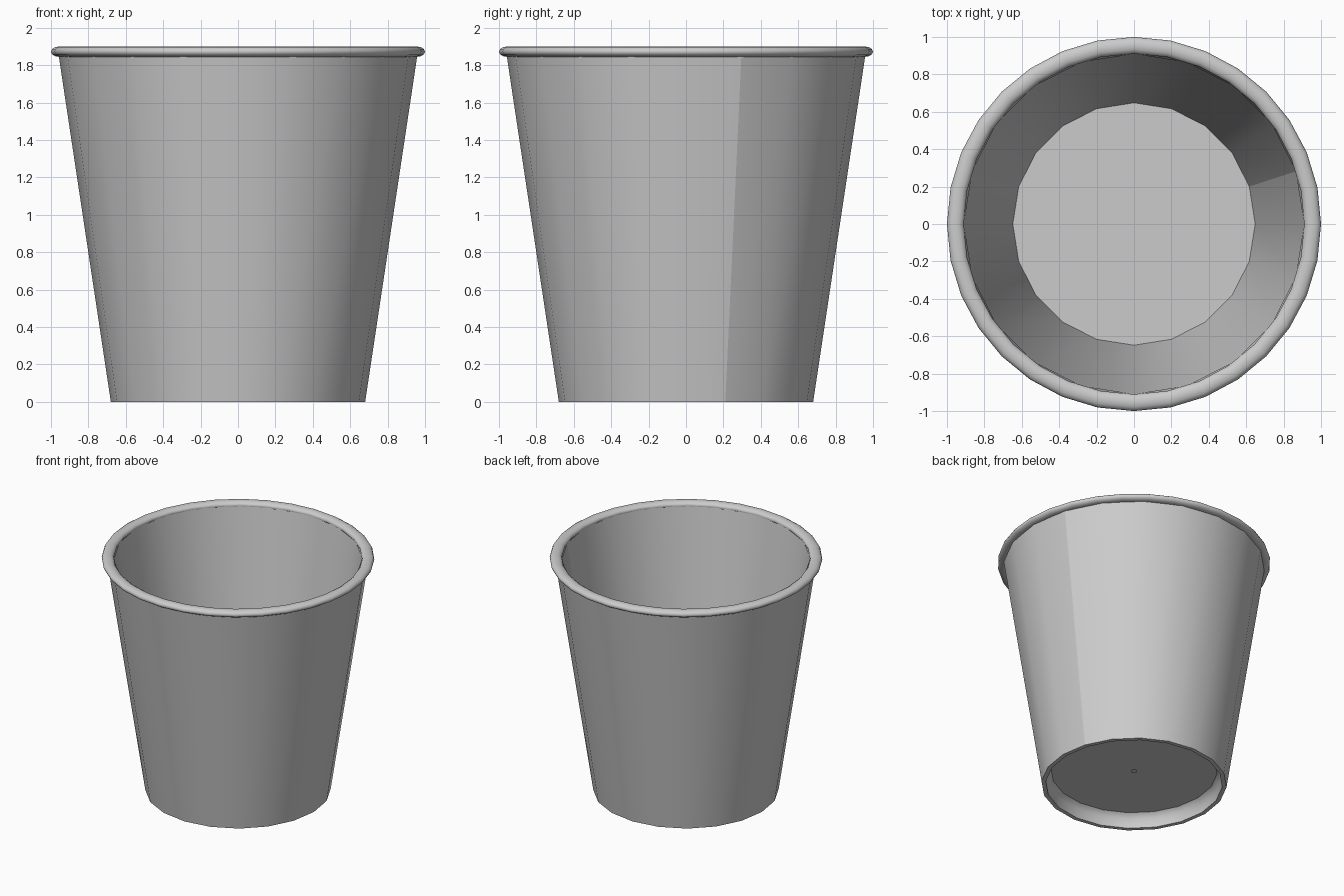
import bpy, math

if "Cube" in bpy.data.objects:
    bpy.data.objects.remove(bpy.data.objects["Cube"])


def lathe(name, profile, sides, start=0.0, closed_profile=False, seam=False, cap_last=False, angle=40):
    """Turn an (r, z) profile around z; a seam leaves the first and last columns unjoined."""
    cols = sides + 1 if seam else sides
    verts, faces, n = [], [], len(profile)
    for i in range(cols):
        a = start + 2 * math.pi * i / sides
        verts += [(r * math.cos(a), r * math.sin(a), z) for r, z in profile]
    for i in range(sides):
        j = (i + 1) % cols
        for k in range(n if closed_profile else n - 1):
            m = (k + 1) % n
            faces.append((i * n + k, j * n + k, j * n + m, i * n + m))
    if cap_last:
        faces.append([i * n + n - 1 for i in range(sides)])
    mesh = bpy.data.meshes.new(name)
    mesh.from_pydata(verts, [], faces)
    ob = bpy.data.objects.new(name, mesh)
    bpy.context.collection.objects.link(ob)
    bpy.ops.object.select_all(action='DESELECT')
    ob.select_set(True)
    bpy.context.view_layer.objects.active = ob
    bpy.ops.object.shade_smooth_by_angle(angle=math.radians(angle))
    return ob


SIDES = 20
SEAM = math.radians(18)
FLOOR = 0.12

# Tapered sidewall with its overlap seam
lathe("outer_wall", [(0.68, 0), (0.96, 1.86)], SIDES, SEAM, seam=True)
lathe("inner_wall", [(0.912, 1.87), (0.648, FLOOR)], SIDES, SEAM, seam=True)

# Bottom lip, recessed skirt and floor disc
lathe("base", [(0.648, 0), (0.68, 0)], SIDES)
lathe("floor", [(0.648, FLOOR - 0.01), (0.648, FLOOR)], SIDES, cap_last=True)
skirt = lathe("base_recess", [(0.61, FLOOR - 0.01), (0.648, FLOOR - 0.04), (0.648, 0)], SIDES, angle=60)
lathe("floor_underside", [(0.02, FLOOR - 0.01), (0.61, FLOOR - 0.01)], SIDES)

# Rolled rim
rim = [(0.955 + 0.045 * math.cos(t), 1.872 + 0.028 * math.sin(t))
       for t in (2 * math.pi * k / 12 for k in range(12))]
lathe("rolled_rim", rim, 32, closed_profile=True, angle=60)
